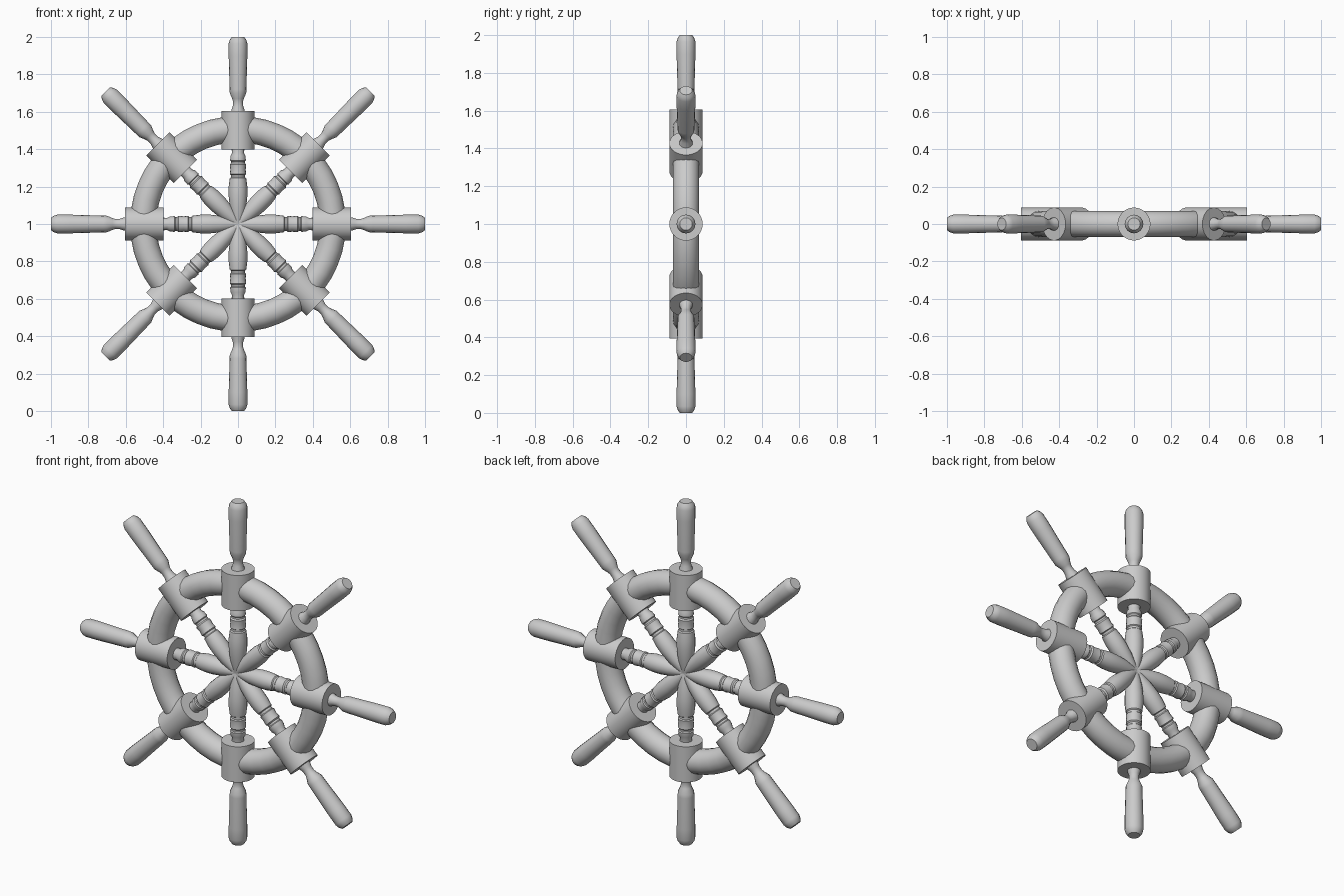
import bpy, bmesh
from math import pi, sin, cos, radians
from mathutils import Matrix

if "Cube" in bpy.data.objects:
    bpy.data.objects.remove(bpy.data.objects["Cube"])

HUB = Matrix.Translation((0, 0, 1))


def lathe(name, profile, angle, sides=16):
    """Turn a (distance from hub, radius) profile and aim it outward from the hub."""
    bm = bmesh.new()
    rings = [[bm.verts.new((r * cos(2 * pi * i / sides), r * sin(2 * pi * i / sides), d))
              for i in range(sides)] for d, r in profile]
    for a, b in zip(rings, rings[1:]):
        for i in range(sides):
            j = (i + 1) % sides
            bm.faces.new((a[i], a[j], b[j], b[i]))
    bm.faces.new(rings[0][::-1])
    bm.faces.new(rings[-1])
    bm.transform(HUB @ Matrix.Rotation(angle, 4, 'Y'))
    mesh = bpy.data.meshes.new(name)
    bm.to_mesh(mesh)
    bm.free()
    obj = bpy.data.objects.new(name, mesh)
    bpy.context.collection.objects.link(obj)
    smooth(obj)
    return obj


def smooth(obj):
    bpy.ops.object.select_all(action='DESELECT')
    obj.select_set(True)
    bpy.context.view_layer.objects.active = obj
    bpy.ops.object.shade_smooth_by_angle(angle=radians(35))


# Round rim
bpy.ops.mesh.primitive_torus_add(major_radius=0.507, minor_radius=0.07,
                                 major_segments=48, minor_segments=16,
                                 location=(0, 0, 1), rotation=(pi / 2, 0, 0))
rim = bpy.context.object
rim.name = "rim"
smooth(rim)

# Turned inner spoke: spindle, groove, bead, neck
spoke = [(0, 0.025), (0.04, 0.034), (0.09, 0.044), (0.15, 0.05), (0.20, 0.05),
         (0.245, 0.044), (0.25, 0.038), (0.262, 0.038), (0.267, 0.044), (0.29, 0.041),
         (0.318, 0.044), (0.325, 0.037), (0.335, 0.037), (0.34, 0.042), (0.365, 0.04),
         (0.38, 0.032), (0.42, 0.036)]
# Collar clamped around the rim
collar = [(0.397, 0.088), (0.605, 0.088)]
# Outer handle: flared neck, grip, chamfered tip
handle = [(0.59, 0.038), (0.61, 0.035), (0.63, 0.028), (0.655, 0.027), (0.67, 0.031),
          (0.70, 0.044), (0.72, 0.045), (0.80, 0.047), (0.90, 0.05), (0.965, 0.05),
          (0.985, 0.044), (1.0, 0.033)]

for k in range(8):
    a = k * pi / 4
    lathe(f"spoke_{k + 1}", spoke, a)
    lathe(f"collar_{k + 1}", collar, a, 32)
    lathe(f"handle_{k + 1}", handle, a)
